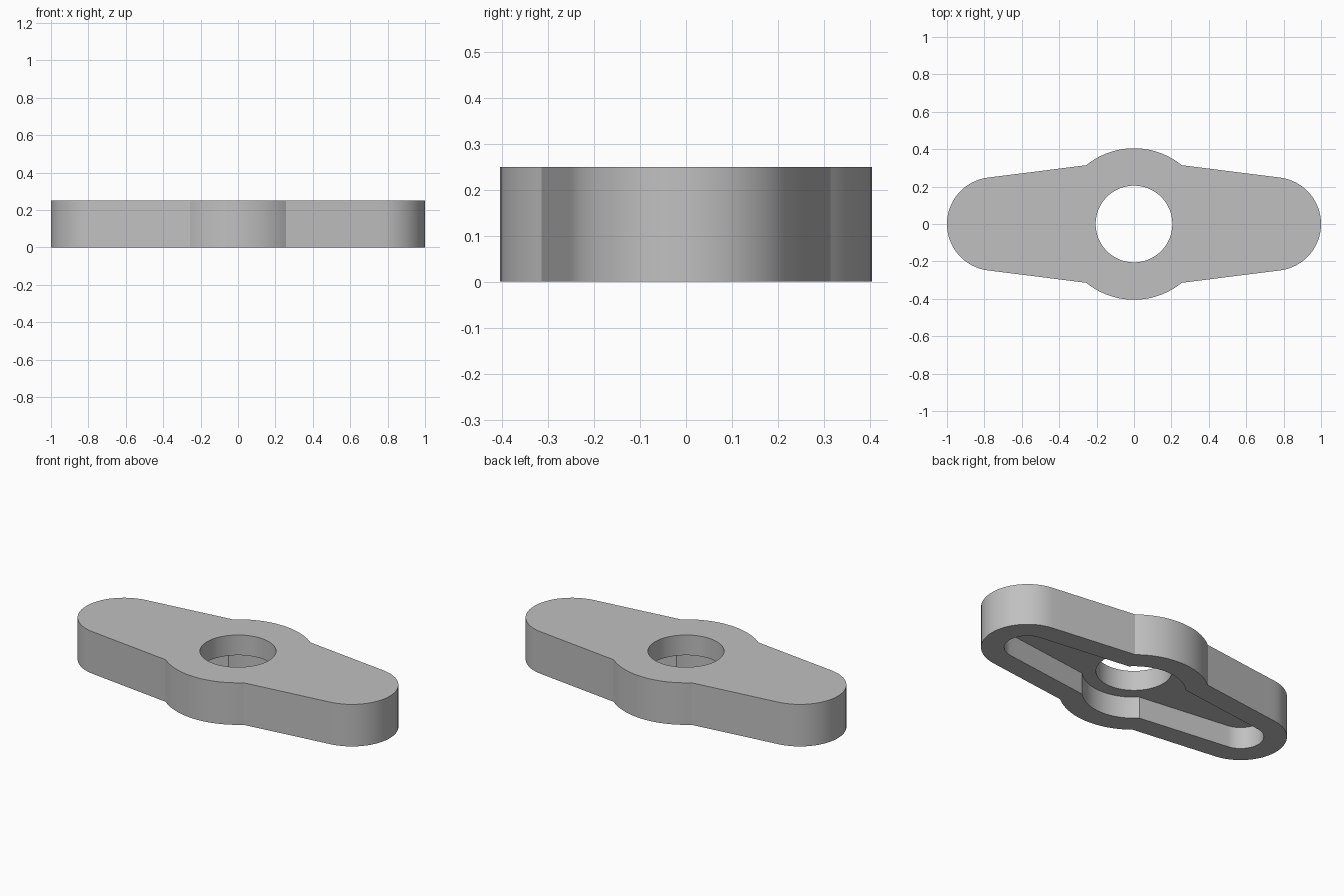
import bpy, bmesh
from math import sin, cos, acos, atan2, pi, radians

cube = bpy.data.objects.get("Cube")
if cube:
    bpy.data.objects.remove(cube, do_unlink=True)

HEIGHT, PLATE = 0.25, 0.12      # total height, top plate thickness
END_X, END_R = 0.75, 0.25       # rounded arm ends
HUB_R, HOLE_R, WALL = 0.405, 0.205, 0.125
TILT = acos(0.125)              # direction the tapered flank faces


def outline(inset):
    """Hub with two tapered, rounded arms, as one closed loop."""
    r, hub = END_R - inset, HUB_R - inset
    reach = END_X * cos(TILT) + r
    corner = TILT - acos(reach / hub)
    arc = [(END_X + r * cos(TILT * i / 16), r * sin(TILT * i / 16)) for i in range(17)]
    (x0, y0), (x1, y1) = arc[-1], (hub * cos(corner), hub * sin(corner))
    flank = [(x0 + (x1 - x0) * i / 12, y0 + (y1 - y0) * i / 12) for i in range(1, 12)]
    angles = [corner + (pi / 2 - corner) * i / 12 for i in range(13)]
    quarter = arc + flank + [(hub * cos(a), hub * sin(a)) for a in angles]
    half = quarter + [(-x, y) for x, y in quarter[-2::-1]]
    return half + [(x, -y) for x, y in half[-2:0:-1]]


outer, inner = outline(0), outline(WALL)
hole = []
for x, y in outer:
    a = atan2(y, x)
    hole.append((HOLE_R * cos(a), HOLE_R * sin(a)))

# Closed skin: outside wall, top, bore, recess ceiling, recess wall, bottom rim
ceiling = HEIGHT - PLATE
section = [(outer, 0), (outer, HEIGHT), (hole, HEIGHT),
           (hole, ceiling), (inner, ceiling), (inner, 0)]
bm = bmesh.new()
rings = [[bm.verts.new((x, y, z)) for x, y in loop] for loop, z in section]
for k, ring in enumerate(rings):
    following = rings[(k + 1) % len(rings)]
    for i in range(len(ring)):
        j = (i + 1) % len(ring)
        bm.faces.new((ring[i], ring[j], following[j], following[i]))
bmesh.ops.recalc_face_normals(bm, faces=bm.faces)
mesh = bpy.data.meshes.new("arm_plate")
bm.to_mesh(mesh)
bm.free()

plate = bpy.data.objects.new("arm_plate", mesh)
bpy.context.collection.objects.link(plate)

# Plain grey finish
grey = bpy.data.materials.new("grey")
grey.use_nodes = True
color = (0.53, 0.53, 0.53, 1)
grey.diffuse_color = color
grey.node_tree.nodes["Principled BSDF"].inputs["Base Color"].default_value = color
mesh.materials.append(grey)

bpy.ops.object.select_all(action="DESELECT")
plate.select_set(True)
bpy.context.view_layer.objects.active = plate
bpy.ops.object.shade_smooth_by_angle(angle=radians(20))
